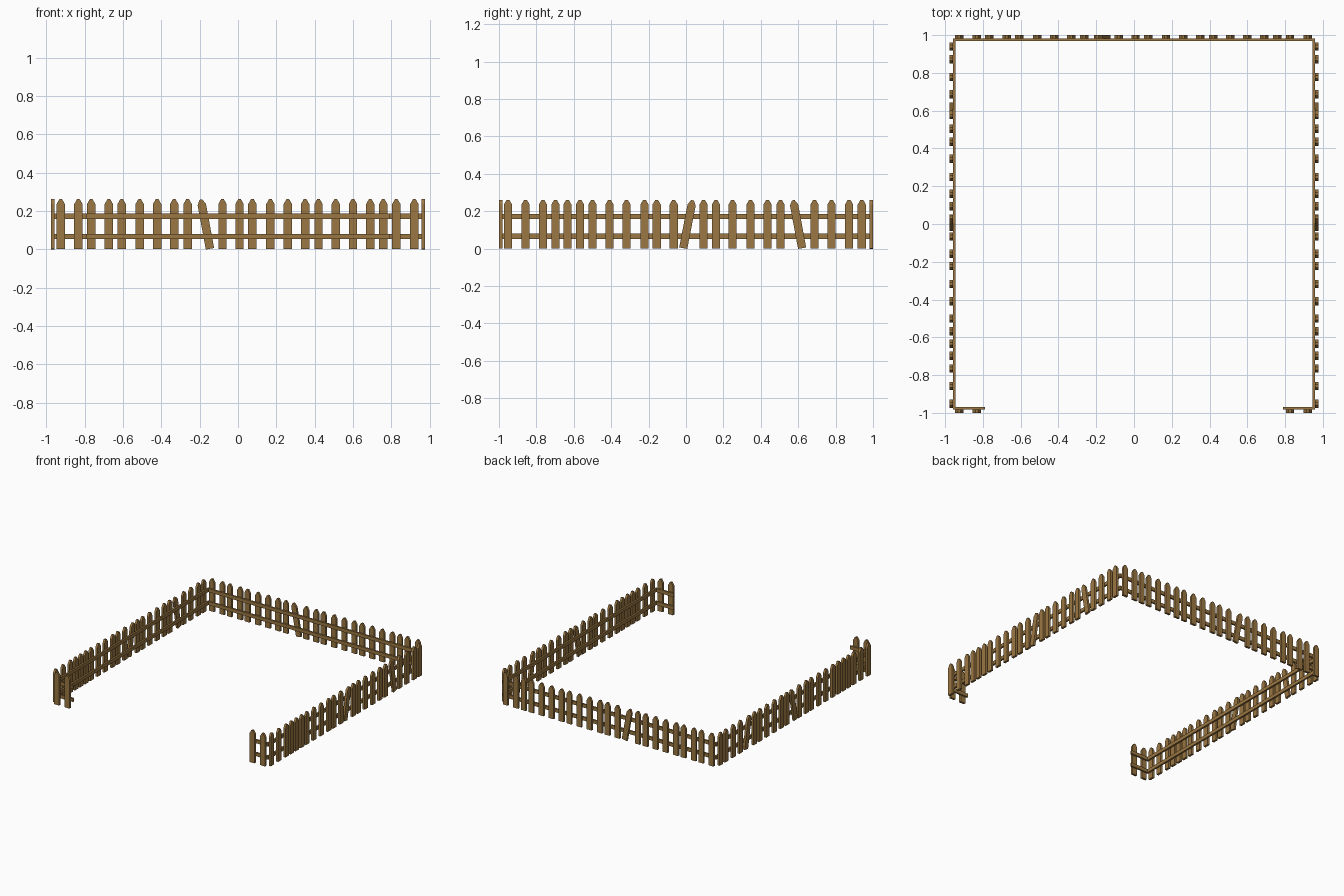
import bpy, bmesh, math
from mathutils import Matrix, Vector

if "Cube" in bpy.data.objects:
    bpy.data.objects.remove(bpy.data.objects["Cube"], do_unlink=True)

wood = bpy.data.materials.new("brown wood")
wood.use_nodes = True
colour = (0.33, 0.185, 0.055, 1)
wood.diffuse_color = colour
wood.node_tree.nodes["Principled BSDF"].inputs["Base Color"].default_value = colour

HALF, SHOULDER, TIP = 0.022, 0.235, 0.261
PICKET_T, RAIL_T = 0.018, 0.014


def finish(name, bm, frame):
    bmesh.ops.transform(bm, matrix=frame, verts=bm.verts)
    bmesh.ops.recalc_face_normals(bm, faces=bm.faces)
    mesh = bpy.data.meshes.new(name)
    bm.to_mesh(mesh)
    bm.free()
    mesh.materials.append(wood)
    bpy.context.collection.objects.link(bpy.data.objects.new(name, mesh))


def add_picket(bm, u, lean=0):
    """Pointed board; local x runs along the fence, local -y faces outward."""
    profile = [(-HALF, 0), (HALF, 0), (HALF, SHOULDER), (0.007, TIP), (-0.007, TIP), (-HALF, SHOULDER)]
    face = bm.faces.new([bm.verts.new((x, 0, z)) for x, z in profile])
    ext = bmesh.ops.extrude_face_region(bm, geom=[face])["geom"]
    new = [v for v in ext if isinstance(v, bmesh.types.BMVert)]
    bmesh.ops.translate(bm, vec=(0, PICKET_T, 0), verts=new)
    board = list(face.verts) + new
    mid = Vector((0, 0, TIP / 2))
    turn = (Matrix.Translation(mid + Vector((u, 0, 0)))
            @ Matrix.Rotation(math.radians(lean), 4, "Y") @ Matrix.Translation(-mid))
    bmesh.ops.transform(bm, matrix=turn, verts=board)


def fence(name, frame, pickets, leaning, start, end):
    # Upright boards
    bm = bmesh.new()
    for u in pickets:
        add_picket(bm, u)
    for u, lean in leaning:
        add_picket(bm, u, lean)
    finish(name + "_pickets", bm, frame)
    # Two rails on the inner side
    bm = bmesh.new()
    for z in (0.066, 0.171):
        size = Matrix.Diagonal((end - start, RAIL_T, 0.028, 1))
        spot = Matrix.Translation(((start + end) / 2, PICKET_T + RAIL_T / 2, z))
        bmesh.ops.create_cube(bm, size=1, matrix=spot @ size)
    finish(name + "_rails", bm, frame)


MIRROR_X = Matrix.Diagonal((-1, 1, 1, 1))
MIRROR_Y = Matrix.Diagonal((1, -1, 1, 1))

# Back fence
back = [-0.925, -0.833, -0.766, -0.674, -0.607, -0.513, -0.422, -0.333, -0.263,
        -0.081, 0.008, 0.075, 0.169, 0.26, 0.35, 0.42, 0.51, 0.60, 0.69,
        0.758, 0.826, 0.92]
front_frame = Matrix.Translation((0, -1, 0))
fence("back_fence", MIRROR_Y @ front_frame, back, [(-0.17, -10.5)], -0.957, 0.957)

# Side fences, alike on both sides
side = [-0.952, -0.858, -0.765, -0.698, -0.634, -0.567, -0.5, -0.409, -0.318, -0.222,
        -0.157, -0.066, 0.094, 0.16, 0.249, 0.345, 0.436, 0.505,
        0.687, 0.778, 0.872, 0.94]
side_frame = Matrix.Translation((0.976, 0, 0)) @ Matrix.Rotation(math.pi / 2, 4, "Z")
for name, flip in (("left_fence", Matrix.Identity(4)), ("right_fence", MIRROR_X)):
    fence(name, flip @ side_frame, side, [(0.01, 11), (0.597, -10.5)], -0.982, 0.982)

# Short front returns beside the opening
fence("front_left_return", front_frame, [0.826, 0.92], [], 0.79, 0.957)
fence("front_right_return", front_frame, [-0.925, -0.833], [], -0.957, -0.79)
